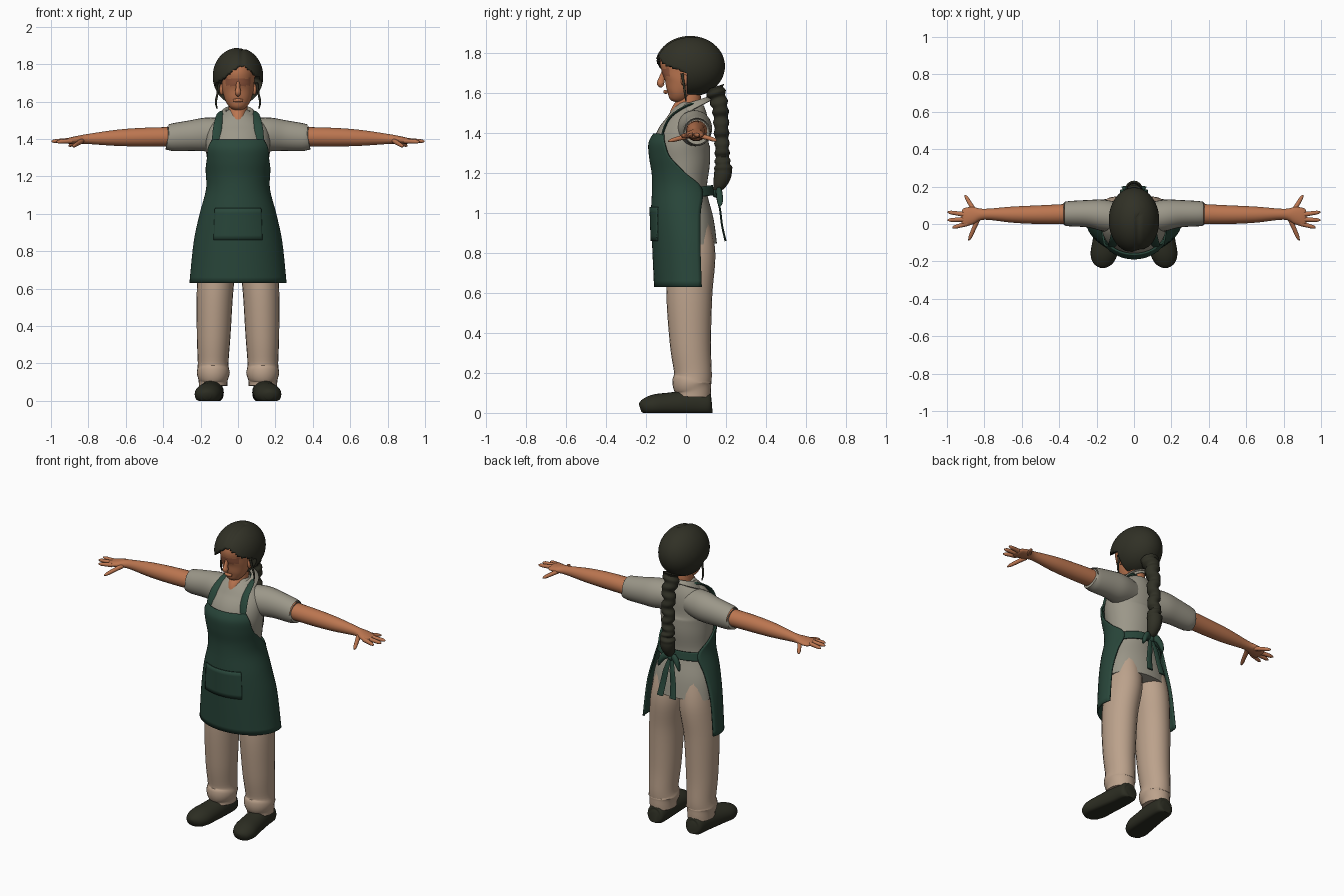
import bpy
import bmesh
from math import sin, cos, pi, radians
from mathutils import Vector

cube = bpy.data.objects.get("Cube")
if cube:
    bpy.data.objects.remove(cube)


def material(name, colour):
    mat = bpy.data.materials.new(name)
    mat.use_nodes = True
    mat.diffuse_color = (*colour, 1)
    mat.node_tree.nodes["Principled BSDF"].inputs["Base Color"].default_value = (*colour, 1)
    return mat


skin = material("skin", (.5, .18, .08))
eye_shade = material("eye shade", (.33, .11, .055))
hair = material("dark hair", (.03, .03, .019))
shirt = material("grey shirt", (.33, .31, .25))
apron_green = material("apron green", (.022, .062, .043))
trouser = material("tan trousers", (.5, .36, .26))
shoe = material("dark shoes", (.025, .026, .016))


def smooth_rows(rows, steps):
    """Catmull-Rom interpolation of rows of any length."""
    rows = [Vector(r) for r in rows]
    out = []
    for i in range(len(rows) - 1):
        b, c = rows[i], rows[i + 1]
        a = rows[i - 1] if i else b
        d = rows[i + 2] if i + 2 < len(rows) else c
        for k in range(steps):
            t = k / steps
            out.append(b + (c - a) * (t / 2) + (a * 2 - b * 5 + c * 4 - d) * (t * t / 2)
                       + (b * 3 - a - c * 3 + d) * (t ** 3 / 2))
    return out + [rows[-1]]


def finish(name, bm, mat, mirrored=False, thickness=0):
    bmesh.ops.recalc_face_normals(bm, faces=bm.faces)
    mesh = bpy.data.meshes.new(name)
    bm.to_mesh(mesh)
    bm.free()
    mesh.materials.append(mat)
    mesh.shade_smooth()
    mesh.set_sharp_from_angle(angle=radians(50))
    obj = bpy.data.objects.new(name, mesh)
    bpy.context.scene.collection.objects.link(obj)
    if thickness:
        mod = obj.modifiers.new("Thickness", 'SOLIDIFY')
        mod.thickness = thickness
        mod.offset = 0
    if mirrored:
        obj.modifiers.new("Mirror", 'MIRROR')
    return obj


def bridge(bm, rings, closed):
    for r, s in zip(rings, rings[1:]):
        n = len(r)
        for i in range(n if closed else n - 1):
            j = (i + 1) % n
            bm.faces.new((r[i], r[j], s[j], s[i]))


def tube(name, points, mat, side=(1, 0, 0), mirrored=False, steps=5, sides=24, floor=None):
    """Oval tube; each point is x, y, z, half width along side, half depth."""
    bm = bmesh.new()
    pts = smooth_rows(points, steps)
    side = Vector(side)
    rings = []
    for i, p in enumerate(pts):
        ahead, behind = pts[min(i + 1, len(pts) - 1)], pts[max(i - 1, 0)]
        normal = (Vector(ahead[:3]) - Vector(behind[:3])).cross(side).normalized()
        ring = []
        for k in range(sides):
            t = 2 * pi * k / sides
            co = Vector(p[:3]) + side * (p[3] * cos(t)) + normal * (p[4] * sin(t))
            if floor is not None:
                co.z = max(co.z, floor)
            ring.append(bm.verts.new(co))
        rings.append(ring)
    bridge(bm, rings, True)
    bm.faces.new(rings[0])
    bm.faces.new(rings[-1])
    return finish(name, bm, mat, mirrored)


def sheet(name, rows, mat, thickness, facing=1, columns=36):
    """Curved cloth; each row is z, half width, centre y, depth, half angle, tilt."""
    bm = bmesh.new()
    rings = []
    for z, w, cy, d, angle, tilt in smooth_rows(rows, 5):
        ring = []
        for k in range(columns + 1):
            t = radians(angle) * (2 * k / columns - 1)
            ring.append(bm.verts.new((w * sin(t), cy - facing * d * cos(t), z + tilt * cos(t))))
        rings.append(ring)
    bridge(bm, rings, False)
    return finish(name, bm, mat, thickness=thickness)


def ball(name, centre, radii, mat, mirrored=False, segments=24):
    bm = bmesh.new()
    bmesh.ops.create_uvsphere(bm, u_segments=segments, v_segments=segments // 2, radius=1)
    for v in bm.verts:
        v.co = Vector(c + r * x for c, r, x in zip(centre, radii, v.co))
    return finish(name, bm, mat, mirrored)


# Trousers and shoes
tube("trouser_legs", [(.09, .03, .95, .08, .09), (.1, .032, .8, .1, .115), (.122, .017, .6, .098, .115),
                      (.13, .022, .35, .09, .103), (.133, .035, .2, .082, .094), (.132, .03, .15, .088, .098),
                      (.133, .037, .11, .078, .088), (.133, .037, .08, .076, .086)], trouser, mirrored=True)
tube("shoes", [(.135, .13, .04, .03, .035), (.135, .115, .04, .055, .06), (.138, .04, .045, .062, .07),
               (.15, -.08, .04, .07, .062), (.16, -.16, .035, .072, .057), (.165, -.21, .03, .052, .04),
               (.167, -.23, .025, .02, .02)], shoe, mirrored=True, floor=0)

# Shirt body, sleeves and collar
tube("shirt_body", [(0, .035, .84, .2, .12), (0, .025, .95, .185, .115), (0, -.01, 1.1, .15, .115),
                    (0, -.015, 1.25, .16, .135), (0, -.02, 1.35, .172, .14), (0, .005, 1.44, .165, .112),
                    (0, .02, 1.5, .12, .09), (0, .03, 1.55, .06, .06)], shirt, sides=40)
tube("sleeves", [(.06, .03, 1.43, .08, .08), (.16, .045, 1.425, .085, .09), (.25, .055, 1.418, .073, .082),
                 (.36, .055, 1.408, .066, .072), (.365, .055, 1.408, .056, .058)],
     shirt, side=(0, 1, 0), mirrored=True)
sheet("collar", [(1.535, .058, .03, .068, 155, .025), (1.552, .075, .025, .08, 158, .025),
                 (1.51, .108, .018, .108, 152, .055)], shirt, .008, facing=-1)

# Apron with pocket, waistband, straps and bow
sheet("apron", [(.63, .255, .03, .185, 105, 0), (.85, .232, .02, .185, 106, 0), (1, .2, 0, .17, 115, 0),
                (1.12, .168, -.01, .155, 125, 0), (1.2, .166, -.015, .152, 95, 0),
                (1.28, .177, -.02, .16, 68, 0), (1.35, .186, -.02, .163, 58, 0),
                (1.395, .182, -.01, .15, 48, 0)], apron_green, .01)
sheet("apron_pocket", [(.86, .236, .017, .19, 33, 0), (1.03, .198, -.005, .174, 38, 0)], apron_green, .008)
sheet("waistband", [(1.07, .175, -.005, .143, 180, -.02), (1.12, .162, -.01, .14, 180, -.02)], apron_green, .01)
tube("apron_straps", [(.112, -.125, 1.36, .027, .006), (.112, -.107, 1.43, .025, .006),
                      (.105, -.07, 1.49, .022, .006), (.09, .01, 1.54, .018, .006),
                      (.05, .07, 1.55, .015, .006)], apron_green, mirrored=True, sides=12)
ball("bow_knot", (0, .15, 1.1), (.022, .02, .022), apron_green)
tube("bow_loops", [(.005, .15, 1.1, .01, .008), (.035, .165, 1.105, .026, .014), (.065, .17, 1.07, .03, .016),
                   (.075, .17, 1.045, .012, .008)], apron_green, side=(0, 0, 1), mirrored=True, sides=12)
tube("bow_tails", [(.005, .15, 1.1, .01, .005), (.022, .17, 1.02, .018, .005), (.035, .18, .94, .02, .005),
                   (.045, .198, .86, .022, .005)], apron_green, mirrored=True, sides=12)

# Arms, hands and fingers
tube("arms", [(.3, .055, 1.413, .055, .052), (.5, .05, 1.41, .05, .05), (.65, .05, 1.406, .043, .043),
              (.8, .052, 1.4, .029, .027), (.86, .045, 1.395, .046, .021), (.905, .036, 1.39, .05, .016),
              (.92, .034, 1.388, .04, .01)], skin, side=(0, 1, 0), mirrored=True)
fingers = {"thumbs": [(.835, .025, 1.39), (.88, -.08, 1.362)],
           "first_fingers": [(.89, .002, 1.39), (.965, -.018, 1.385)],
           "middle_fingers": [(.9, .025, 1.392), (.99, .021, 1.388)],
           "ring_fingers": [(.9, .05, 1.392), (.99, .063, 1.388)],
           "little_fingers": [(.85, .065, 1.39), (.9, .148, 1.365)]}
for finger, (base, tip) in fingers.items():
    base, tip = Vector(base), Vector(tip)
    path = [(*base.lerp(tip, t), r, r) for t, r in ((0, .014), (.5, .012), (.9, .01), (1.08, .003))]
    tube(finger, path, skin, side=(0, 0, 1), mirrored=True, sides=10, steps=3)

# Neck and face
tube("neck", [(0, -.01, 1.44, .04, .08), (0, 0, 1.5, .05, .078), (0, .02, 1.57, .05, .055),
              (0, .02, 1.64, .05, .05)], skin)
face = tube("face", [(0, -.06, 1.558, .015, .015), (0, -.055, 1.57, .04, .036), (0, -.04, 1.6, .064, .064),
                     (0, -.02, 1.65, .081, .094), (0, -.01, 1.7, .087, .114), (0, -.005, 1.76, .09, .125),
                     (0, 0, 1.83, .07, .1), (0, 0, 1.86, .02, .03)], skin, sides=36)
face.data.materials.append(eye_shade)
for poly in face.data.polygons:
    c = poly.center
    if 1.685 < c.z < 1.725 and c.y < -.07 and abs(c.x) < .068:
        poly.material_index = 1
tube("nose", [(0, -.108, 1.715, .008, .01), (0, -.122, 1.67, .012, .016), (0, -.126, 1.648, .017, .019),
              (0, -.115, 1.635, .01, .01)], skin, sides=16)
tube("lips", [(-.024, -.096, 1.605, .008, .006), (0, -.104, 1.607, .01, .01), (.024, -.096, 1.605, .008, .006)],
     skin, side=(0, 0, 1), sides=10)
ball("ears", (.088, -.008, 1.665), (.012, .018, .03), skin, mirrored=True)

# Hair cap swept back around the face, with an off-centre parting
cap = ball("hair_cap", (0, .02, 1.735), (.135, .175, .152), hair, segments=80)
for v in cap.data.vertices:
    x, y, z = v.co
    if y < .01 and z < 1.79 - .75 * abs(x - .02):
        v.co.y = max(y, .005)
    elif z > 1.75:
        v.co.z -= .008 * max(0, 1 - abs(x - .02) / .02) * (y < .05)
tube("loose_strands", [(.1, -.02, 1.7, .008, .008), (.108, -.012, 1.65, .006, .006),
                       (.118, -.005, 1.6, .006, .006), (.112, 0, 1.56, .003, .003)],
     hair, mirrored=True, sides=10)

# Plaited braid with a tapered tuft
spine = smooth_rows([(.14, 1.63, .05), (.17, 1.53, .04), (.178, 1.4, .036), (.182, 1.28, .036),
                     (.185, 1.2, .044), (.165, 1.14, .032), (.14, 1.105, .006)], 5)
braid = []
for i, (y, z, r) in enumerate(spine):
    bulge = 1 + .1 * (-1) ** i * (z > 1.22)
    braid.append((.008 * sin(i * pi / 2) * (z > 1.22), y, z, r * bulge, r * bulge))
tube("braid", braid, hair, steps=3, sides=16)
